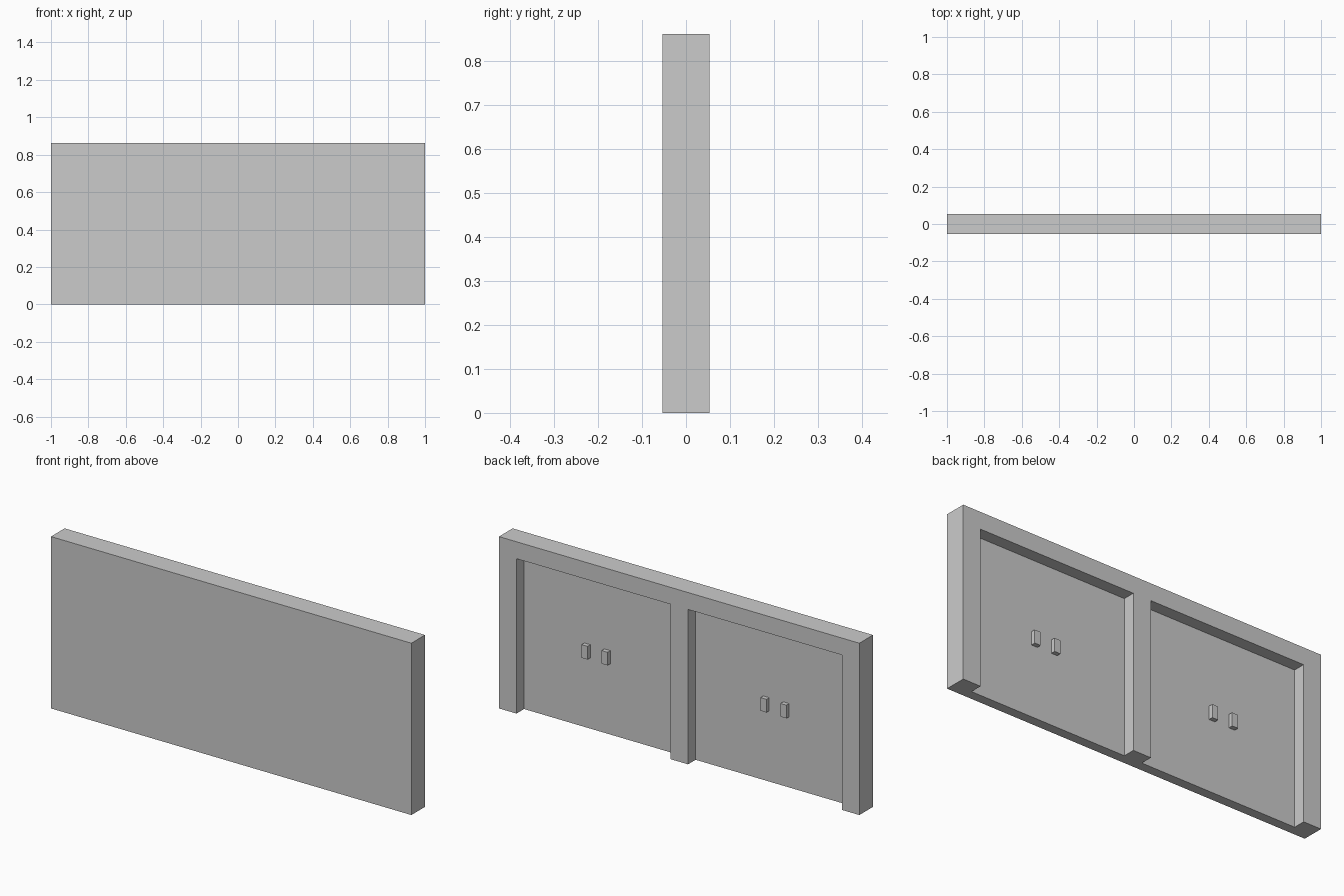
import bpy

if "Cube" in bpy.data.objects:
    bpy.data.objects.remove(bpy.data.objects["Cube"])

HALF_DEPTH = 0.054
HEIGHT = 0.862
PANEL_Y = -0.006      # back surface of the recessed door panels


def box(name, x, y, z):
    """Box from (min, max) ranges on each axis."""
    ranges = (x, y, z)
    bpy.ops.mesh.primitive_cube_add(size=1)
    ob = bpy.context.object
    ob.name = name
    for v in ob.data.vertices:
        v.co = [(a + b) / 2 + c * (b - a) for c, (a, b) in zip(v.co, ranges)]
    return ob


# Slab: plain front, frame posts and top rail left standing on the back
frame = box("door_frame", (-1, 1), (-HALF_DEPTH, HALF_DEPTH), (0, HEIGHT))

for side, label in ((1, "right"), (-1, "left")):
    # Door recess, open at the bottom and the back
    cutter = box("recess_cutter_" + label,
                 sorted((side * 0.049, side * 0.903)), (PANEL_Y, 0.2), (-0.2, 0.777))
    cutter.hide_render = True
    cutter.hide_set(True)
    mod = frame.modifiers.new("recess_" + label, 'BOOLEAN')
    mod.operation = 'DIFFERENCE'
    mod.solver = 'EXACT'
    mod.object = cutter

    # Pair of block handles on each double door
    for cx, pos in ((0.441, "inner"), (0.552, "outer")):
        x = side * cx
        box(f"handle_{label}_{pos}", (x - 0.0165, x + 0.0165),
            (PANEL_Y, PANEL_Y + 0.022), (0.355, 0.421))
